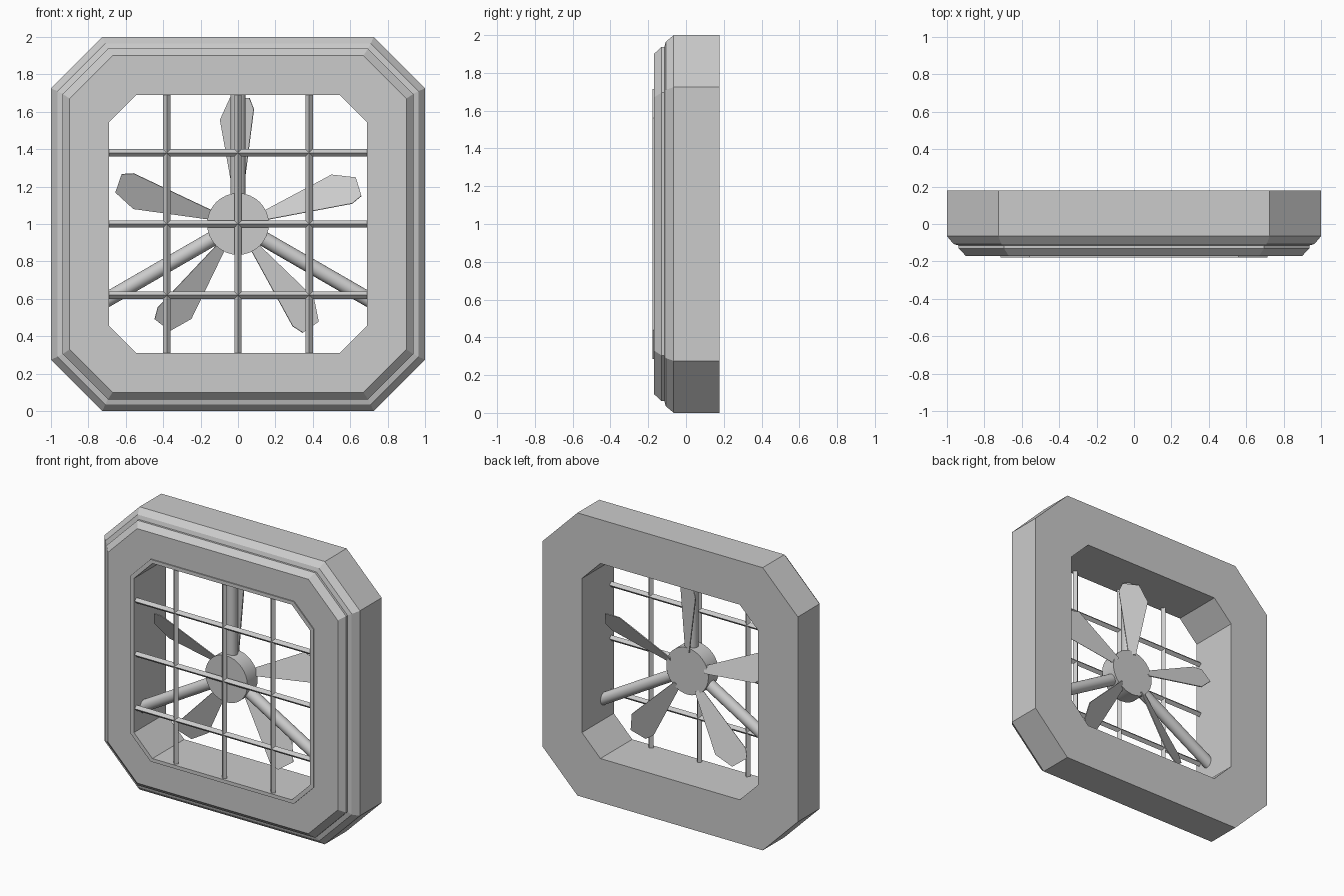
import bpy, bmesh, math
from mathutils import Matrix, Vector

cube = bpy.data.objects.get("Cube")
if cube:
    bpy.data.objects.remove(cube)

grey = bpy.data.materials.new("light_grey")
grey.use_nodes = True
COLOUR = (0.6, 0.6, 0.6, 1)
grey.diffuse_color = COLOUR
grey.node_tree.nodes["Principled BSDF"].inputs["Base Color"].default_value = COLOUR

CENTRE = Vector((0, 0, 1))
OPENING = 0.69
HUB_RADIUS = 0.165


def make_object(name, bm, smooth=False):
    bmesh.ops.recalc_face_normals(bm, faces=bm.faces)
    mesh = bpy.data.meshes.new(name)
    bm.to_mesh(mesh)
    bm.free()
    mesh.materials.append(grey)
    obj = bpy.data.objects.new(name, mesh)
    bpy.context.collection.objects.link(obj)
    if smooth:
        bpy.ops.object.select_all(action='DESELECT')
        obj.select_set(True)
        bpy.context.view_layer.objects.active = obj
        bpy.ops.object.shade_smooth_by_angle(angle=math.radians(40))
    return obj


def rod(name, start, end, radius, sides, smooth=False):
    """Cylinder or prism between two points."""
    start, end = Vector(start), Vector(end)
    axis = end - start
    bm = bmesh.new()
    bmesh.ops.create_cone(bm, cap_ends=True, segments=sides, radius1=radius,
                          radius2=radius, depth=axis.length)
    turn = axis.to_track_quat('Z', 'Y').to_matrix().to_4x4()
    bm.transform(Matrix.Translation((start + end) / 2) @ turn)
    return make_object(name, bm, smooth)


def octagon(bm, half, corner, y):
    """Square ring with cut corners in the xz plane."""
    points = [(corner, half), (half, corner), (half, -corner), (corner, -half),
              (-corner, -half), (-half, -corner), (-half, corner), (-corner, half)]
    return [bm.verts.new((x, y, 1 + z)) for x, z in points]


# Housing: half width, corner start and depth around its closed section
section = [(1.0, 0.725, 0.178), (1.0, 0.725, -0.065), (0.965, 0.71, -0.107),
           (0.937, 0.695, -0.115), (0.937, 0.695, -0.13), (0.90, 0.67, -0.17),
           (0.715, 0.56, -0.17), (0.715, 0.56, -0.178),
           (OPENING, 0.545, -0.178), (OPENING, 0.545, 0.178)]
bm = bmesh.new()
rings = [octagon(bm, *step) for step in section]
for i, ring in enumerate(rings):
    following = rings[(i + 1) % len(rings)]
    for j in range(8):
        k = (j + 1) % 8
        bm.faces.new((ring[j], ring[k], following[k], following[j]))
make_object("housing", bm)

# Front guard grid of diamond bars
for i, offset in enumerate((-0.38, 0, 0.38)):
    rod(f"guard_upright_{i + 1}", (offset, -0.15, 1 - OPENING),
        (offset, -0.15, 1 + OPENING), 0.02, 4)
    rod(f"guard_crossbar_{i + 1}", (-OPENING, -0.15, 1 + offset),
        (OPENING, -0.15, 1 + offset), 0.02, 4)

# Motor hub
rod("hub", (0, -0.13, 1), (0, -0.015, 1), HUB_RADIUS, 32, True)

# Three round struts carrying the hub
for i, degrees in enumerate((90, 210, 330)):
    angle = math.radians(degrees)
    way = Vector((math.cos(angle), 0, math.sin(angle)))
    reach = (OPENING + 0.02) / max(abs(way.x), abs(way.z))
    base = CENTRE + Vector((0, -0.07, 0))
    rod(f"strut_{i + 1}", base + way * 0.1, base + way * reach, 0.04, 20, True)

# Five pitched blades, outlined as distance from hub and width offset
outline = [(0.14, -0.025), (0.614, -0.092), (0.674, -0.066),
           (0.676, 0.047), (0.557, 0.107), (0.14, 0.025)]
for i in range(5):
    bm = bmesh.new()
    face = bm.faces.new([bm.verts.new((r, 0, w)) for r, w in outline])
    extruded = bmesh.ops.extrude_face_region(bm, geom=[face])
    moved = [v for v in extruded["geom"] if isinstance(v, bmesh.types.BMVert)]
    bmesh.ops.translate(bm, verts=moved, vec=(0, 0.006, 0))
    pitch = Matrix.Rotation(math.radians(-25), 4, 'X')
    if (pitch @ Vector((0, 0, 1))).y < 0:
        pitch.transpose()
    spin = Matrix.Rotation(-math.radians(18 + 72 * i), 4, 'Y')
    bm.transform(Matrix.Translation(CENTRE + Vector((0, -0.02, 0))) @ spin @ pitch)
    make_object(f"blade_{i + 1}", bm)
